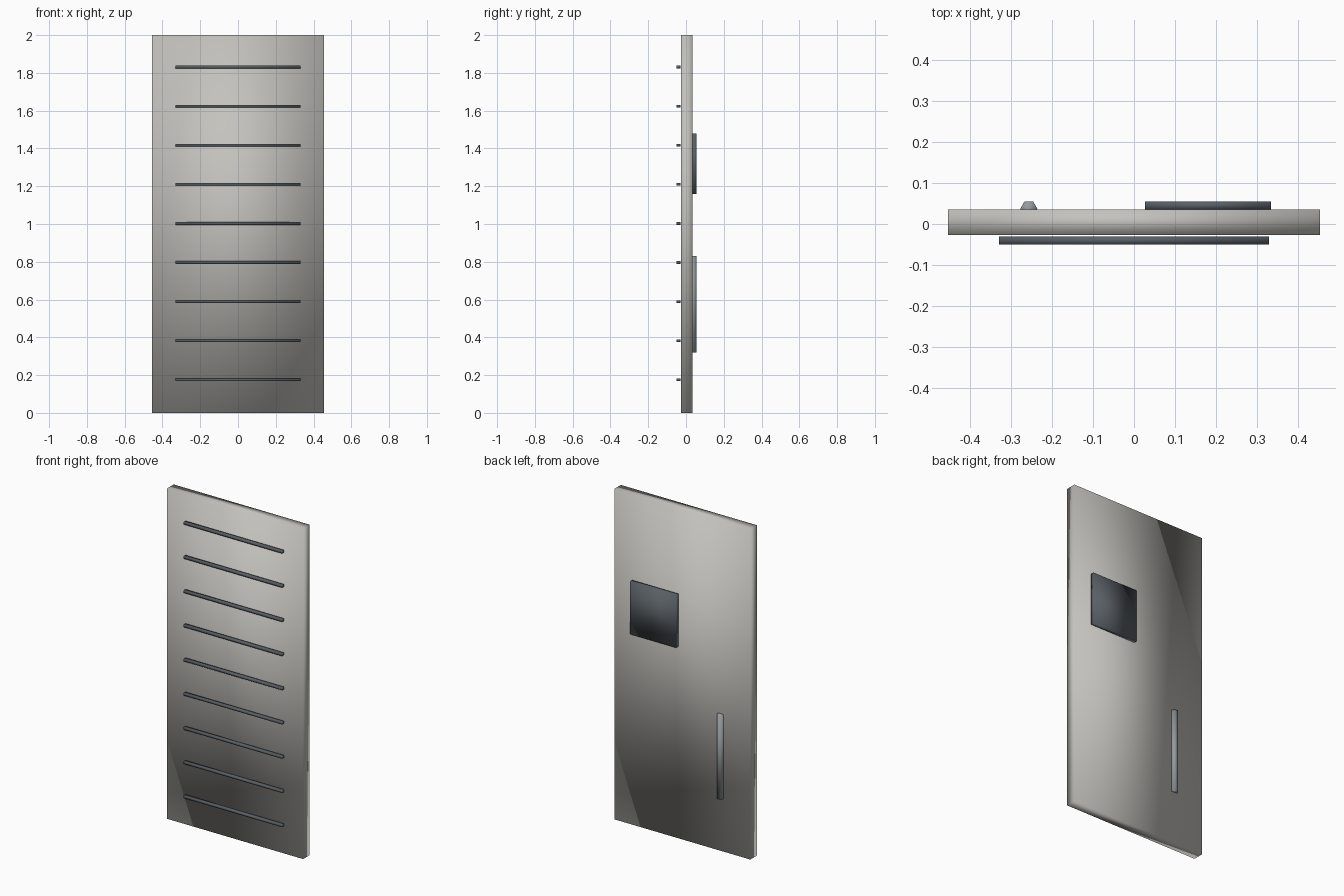
import bpy
from math import pi

cube = bpy.data.objects.get("Cube")
if cube:
    bpy.data.objects.remove(cube, do_unlink=True)


def material(name, color):
    mat = bpy.data.materials.new(name)
    mat.use_nodes = True
    mat.diffuse_color = (*color, 1)
    mat.node_tree.nodes["Principled BSDF"].inputs["Base Color"].default_value = (*color, 1)
    return mat


panel_grey = material("warm_grey_panel", (0.55, 0.54, 0.51))
handle_grey = material("mid_grey_metal", (0.30, 0.32, 0.33))
dark_grey = material("dark_slate", (0.10, 0.115, 0.13))


def finish(name, mat):
    obj = bpy.context.object
    obj.name = name
    bpy.ops.object.transform_apply(location=False, rotation=True, scale=True)
    obj.data.materials.append(mat)
    bpy.ops.object.shade_smooth()
    return obj


def box(name, low, high, mat):
    center = [(a + b) / 2 for a, b in zip(low, high)]
    bpy.ops.mesh.primitive_cube_add(size=1, location=center)
    bpy.context.object.scale = [b - a for a, b in zip(low, high)]
    return finish(name, mat)


# Door slab
box("door_panel", (-0.455, -0.027, 0), (0.455, 0.035, 2), panel_grey)

# Horizontal trim bars on the front
for i in range(9):
    z = 0.175 + i * 0.207
    box(f"trim_bar_{i + 1}", (-0.33, -0.05, z - 0.007), (0.33, -0.03, z + 0.007), dark_grey)

# Square plate on the back
box("back_plate", (0.027, 0.035, 1.16), (0.335, 0.055, 1.48), dark_grey)

# Hexagonal handle half sunk into the back
bpy.ops.mesh.primitive_cylinder_add(vertices=6, radius=0.021, depth=0.51,
                                    location=(-0.257, 0.037, 0.575), rotation=(0, 0, pi / 6))
finish("door_handle", handle_grey)
